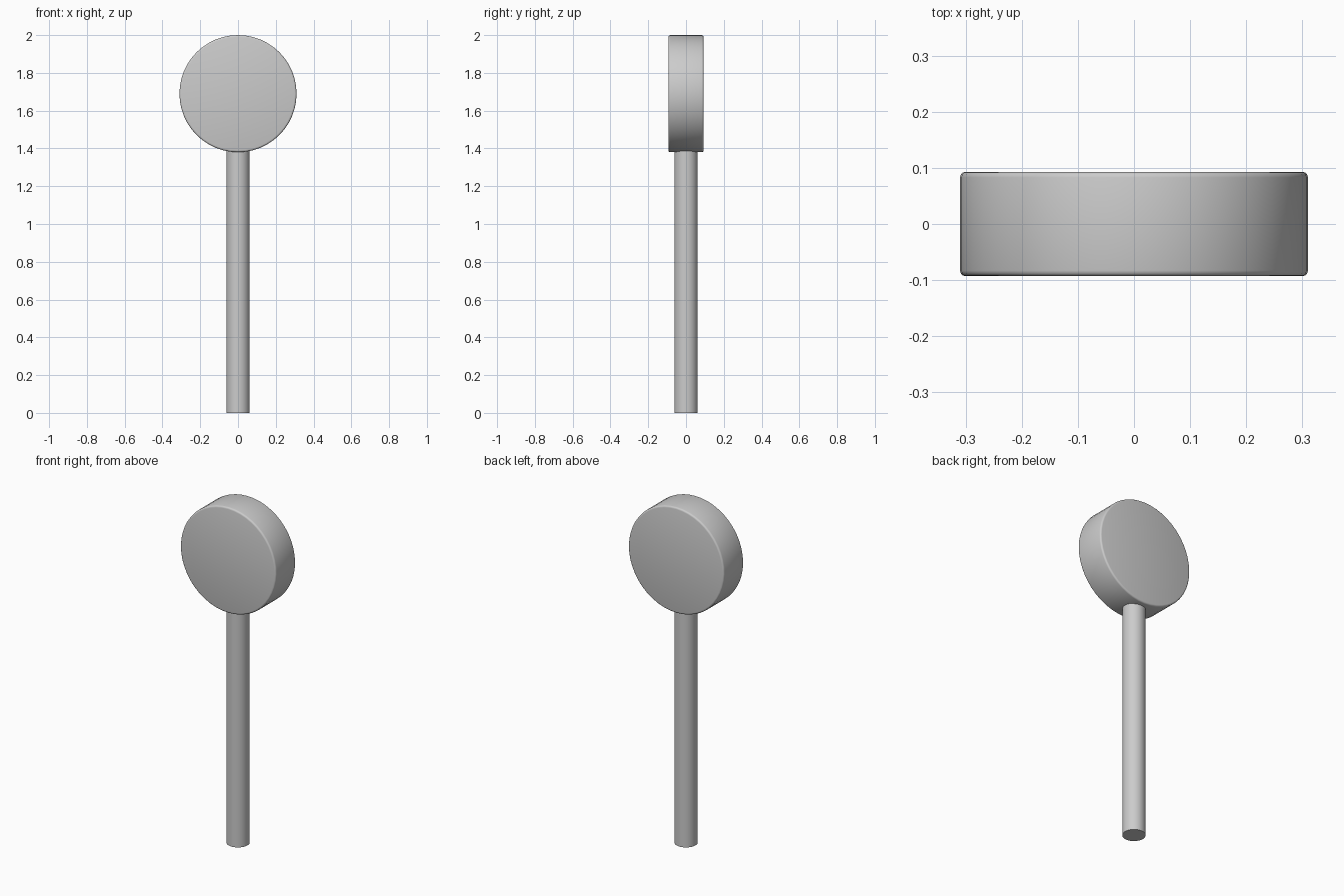
import bpy
import math

cube = bpy.data.objects.get("Cube")
if cube:
    bpy.data.objects.remove(cube, do_unlink=True)

grey = bpy.data.materials.new("plain grey")
grey.use_nodes = True
colour = (0.6, 0.6, 0.6, 1)
grey.diffuse_color = colour
grey.node_tree.nodes["Principled BSDF"].inputs["Base Color"].default_value = colour


def cylinder(name, radius, depth, centre, sides, tilt=0.0, bevel=0.0):
    """Smooth cylinder with crisp or softly rounded rims."""
    bpy.ops.mesh.primitive_cylinder_add(
        vertices=sides, radius=radius, depth=depth,
        location=centre, rotation=(tilt, 0, 0))
    part = bpy.context.object
    part.name = name
    part.data.materials.append(grey)
    if bevel:
        rim = part.modifiers.new("rounded rim", 'BEVEL')
        rim.width = bevel
        rim.segments = 3
        rim.limit_method = 'ANGLE'
        rim.angle_limit = math.radians(40)
        bpy.ops.object.modifier_apply(modifier=rim.name)
    bpy.ops.object.shade_smooth_by_angle(angle=math.radians(35))
    return part


# Round pole, ending just inside the disc
cylinder("pole", 0.062, 1.40, (0, 0, 0.70), 32)

# Upright disc with rounded rims
cylinder("disc", 0.31, 0.186, (0, 0, 1.69), 48, math.pi / 2, 0.01)
